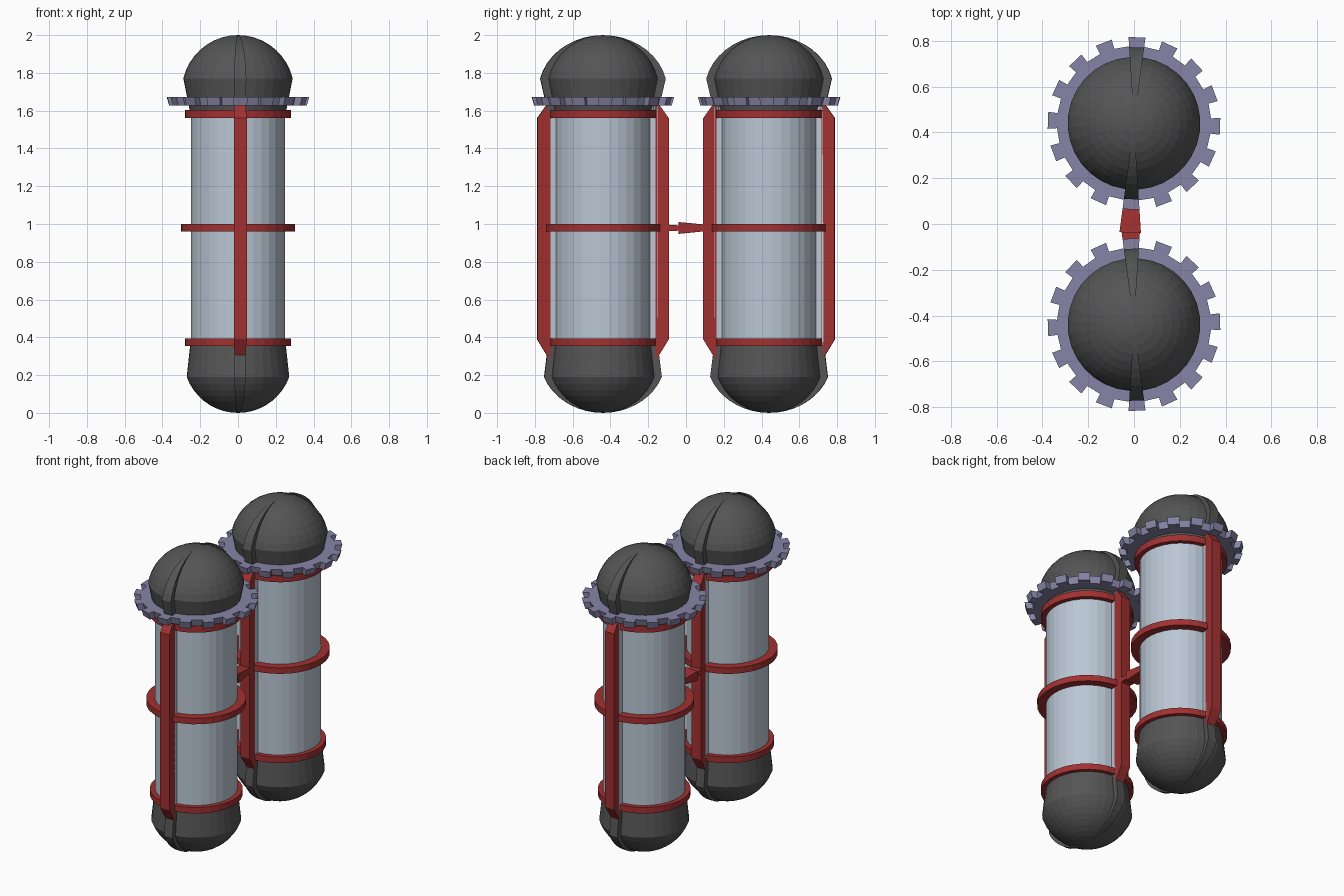
import bpy, bmesh
from math import sin, cos, pi, sqrt, radians

if "Cube" in bpy.data.objects:
    bpy.data.objects.remove(bpy.data.objects["Cube"])

CY = 0.44                 # tank axis sits at y = +-CY
N = 32                    # sides of every round part
STEP = 2 * pi / N
START = radians(88) - STEP / 2   # sector 0 faces outward (+y), sector 16 inward


def material(name, rgb):
    m = bpy.data.materials.new(name)
    m.diffuse_color = (*rgb, 1)
    m.use_nodes = True
    m.node_tree.nodes["Principled BSDF"].inputs["Base Color"].default_value = m.diffuse_color
    return m


DARK = material("dark_metal", (0.09, 0.09, 0.09))
GLASS = material("pale_blue", (0.49, 0.57, 0.66))
RED = material("red", (0.36, 0.03, 0.03))
VIOLET = material("violet_grey", (0.24, 0.23, 0.38))


def ring_verts(bm, profile, k):
    a = START + k * STEP
    return [bm.verts.new((r * cos(a), CY + r * sin(a), z)) for r, z in profile]


def lathe(bm, profile, closed=False):
    """Revolve an (r, z) profile all the way round the tank axis."""
    rows = [ring_verts(bm, profile, k) for k in range(N)]
    n = len(profile)
    for k in range(N):
        a, b = rows[k], rows[(k + 1) % N]
        for i in range(n if closed else n - 1):
            j = (i + 1) % n
            bm.faces.new((a[i], b[i], b[j], a[j]))


def wedge(bm, profile, sectors):
    """Solid one-sector slices of a closed (r, z) profile."""
    n = len(profile)
    for k in sectors:
        a, b = ring_verts(bm, profile, k), ring_verts(bm, profile, k + 1)
        for i in range(n):
            j = (i + 1) % n
            bm.faces.new((a[i], b[i], b[j], a[j]))
        bm.faces.new(a)
        bm.faces.new(b[::-1])


def finish(bm, name, mat, mirror=True):
    bmesh.ops.remove_doubles(bm, verts=bm.verts, dist=0.0002)
    bmesh.ops.recalc_face_normals(bm, faces=bm.faces)
    me = bpy.data.meshes.new(name)
    bm.to_mesh(me)
    bm.free()
    me.materials.append(mat)
    ob = bpy.data.objects.new(name, me)
    bpy.context.collection.objects.link(ob)
    if mirror:            # second tank
        m = ob.modifiers.new("other_tank", 'MIRROR')
        m.use_axis = (False, True, False)
        m.use_mirror_merge = False
    return ob


def cap_profile(tip, rim_z, rim_r, neck_z, neck_r, steps=9):
    """Spherical cap from the tip to the rim, then a taper to the neck."""
    h = abs(tip - rim_z)
    R = (rim_r ** 2 + h ** 2) / (2 * h)
    s = 1 if tip > rim_z else -1
    pts = []
    for i in range(steps + 1):
        r = R * sin(i / steps * (pi / 2 if h >= R else abs(_ang(R, h))))
        pts.append((r, tip - s * (R - sqrt(max(R * R - r * r, 0)))))
    return pts + [(neck_r, neck_z)]


def _ang(R, h):
    from math import acos
    return acos((R - h) / R)


# end caps with a raised fin on the outer and inner sides
for name, prof in (("top_cap", cap_profile(2.0, 1.77, 0.29, 1.595, 0.255)),
                   ("bottom_cap", cap_profile(0.0, 0.19, 0.272, 0.375, 0.252))):
    bm = bmesh.new()
    lathe(bm, prof)
    finish(bm, name, DARK)
    bm = bmesh.new()
    fin = [(r * 1.15, z) for r, z in prof[1:]]
    wedge(bm, fin + [(0.1, prof[-1][1]), (0.02, prof[2][1])], (0, N // 2))
    finish(bm, name + "_fins", DARK)

# tank body and its side strips
bm = bmesh.new()
lathe(bm, [(0.25, 0.36), (0.25, 1.62)])
wedge(bm, [(0.2, 0.36), (0.29, 0.36), (0.29, 1.62), (0.2, 1.62)], (0, N // 2))
finish(bm, "tank_body", GLASS)

# red hoops
bm = bmesh.new()
for z0, z1, r in ((0.355, 0.395, 0.28), (0.96, 1.0, 0.302), (1.56, 1.603, 0.28)):
    lathe(bm, [(0.24, z0), (r, z0), (r, z1), (0.24, z1)], closed=True)
finish(bm, "hoops", RED)

# red side rails with chamfered ends
bm = bmesh.new()
wedge(bm, [(0.28, 0.29), (0.295, 0.30), (0.35, 0.39), (0.35, 1.56),
           (0.30, 1.63), (0.28, 1.63)], (0, N // 2))
finish(bm, "side_rails", RED)

# toothed collar
bm = bmesh.new()
lathe(bm, [(0.24, 1.627), (0.325, 1.627), (0.337, 1.672), (0.24, 1.672)], closed=True)
wedge(bm, [(0.30, 1.627), (0.365, 1.627), (0.378, 1.672), (0.30, 1.672)], range(0, N, 2))
finish(bm, "toothed_collar", VIOLET)

# link between the tanks: flared socket on one side, short peg on the other
bm = bmesh.new()
wedge(bm, [(0.34, 0.962), (0.48, 0.948), (0.48, 1.01), (0.34, 0.997)], (N // 2,))
finish(bm, "link_socket", RED, mirror=False)
bm = bmesh.new()
wedge(bm, [(0.34, 0.962), (0.41, 0.965), (0.41, 0.992), (0.34, 0.997)], (N // 2,))
for v in bm.verts:
    v.co.y = -v.co.y
finish(bm, "link_peg", RED, mirror=False)
